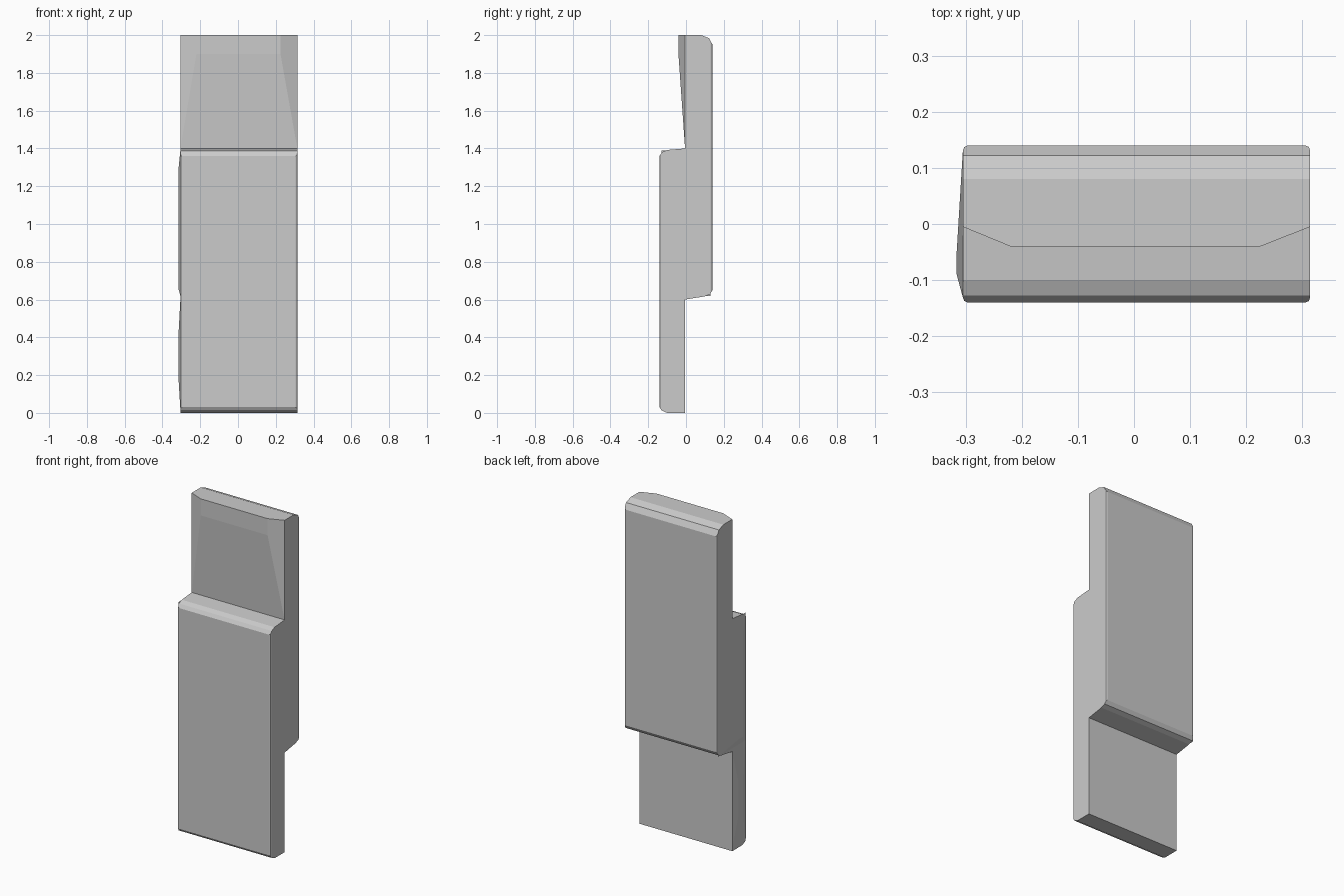
import bpy, bmesh
from mathutils import Vector

if "Cube" in bpy.data.objects:
    bpy.data.objects.remove(bpy.data.objects["Cube"])

LEFT, RIGHT, MID = -0.305, 0.314, -0.005


def finish(bm, name):
    bmesh.ops.recalc_face_normals(bm, faces=bm.faces)
    mesh = bpy.data.meshes.new(name)
    bm.to_mesh(mesh)
    bm.free()
    obj = bpy.data.objects.new(name, mesh)
    bpy.context.collection.objects.link(obj)
    return obj


def raised_panel(name, points, inward):
    """Convex shallow panel, with its hidden seating face removed."""
    bm = bmesh.new()
    for p in points:
        bm.verts.new(p)
    bmesh.ops.convex_hull(bm, input=bm.verts)
    bmesh.ops.recalc_face_normals(bm, faces=bm.faces)
    hidden = [f for f in bm.faces if f.normal.dot(Vector(inward)) > 0.999]
    bmesh.ops.delete(bm, geom=hidden, context='FACES')
    bmesh.ops.dissolve_limit(bm, angle_limit=0.01, verts=bm.verts, edges=bm.edges)
    return finish(bm, name)


# Stepped body: two offset boards drawn as one side profile (y, z)
profile = [
    (MID, 0), (-0.10, 0), (-0.13, 0.014), (-0.14, 0.03),
    (-0.14, 1.36), (-0.127, 1.38), (-0.10, 1.392), (MID, 1.40),
    (MID, 2.0), (0.08, 2.0), (0.122, 1.984), (0.14, 1.95),
    (0.14, 0.65), (0.127, 0.628), (0.10, 0.617), (MID, 0.60),
]
bm = bmesh.new()
cap = bm.faces.new([bm.verts.new((LEFT, y, z)) for y, z in profile])
ext = bmesh.ops.extrude_face_region(bm, geom=[cap], use_keep_orig=True)
bmesh.ops.translate(bm, vec=(RIGHT - LEFT, 0, 0),
                    verts=[g for g in ext['geom'] if isinstance(g, bmesh.types.BMVert)])
bmesh.ops.recalc_face_normals(bm, faces=bm.faces)

# Softened long outer corners
corners = [e for e in bm.edges
           if all(abs(v.co.y) > 0.139 for v in e.verts)
           and abs(e.verts[0].co.x - e.verts[1].co.x) < 1e-5]
bmesh.ops.bevel(bm, geom=corners, offset=0.009, segments=2, profile=0.5, affect='EDGES')
finish(bm, "stepped_body")

# Tapered raised panel on the exposed upper front
top = [(LEFT, MID), (-0.22, -0.04), (0.225, -0.04), (RIGHT, MID)]
pts = [(x, y, 2.0) for x, y in top]
pts += [(x, y, 1.9) for x, y in top[1:3]]
pts += [(x, MID, 1.4) for x in (LEFT, RIGHT)]
raised_panel("upper_front_panel", pts, (0, 1, 0))


# Shallow swellings on the left side
def side_swelling(name, base_y, base_z, ridge_z):
    pts = [(LEFT, y, z) for y in base_y for z in base_z]
    pts += [(-0.316, y, z) for y in (-0.09, -0.05) for z in ridge_z]
    raised_panel(name, pts, (1, 0, 0))


side_swelling("left_side_upper_swelling", (-0.131, 0.131), (0.62, 1.39), (0.66, 1.28))
side_swelling("left_side_lower_swelling", (-0.131, MID), (0.015, 0.60), (0.20, 0.40))
